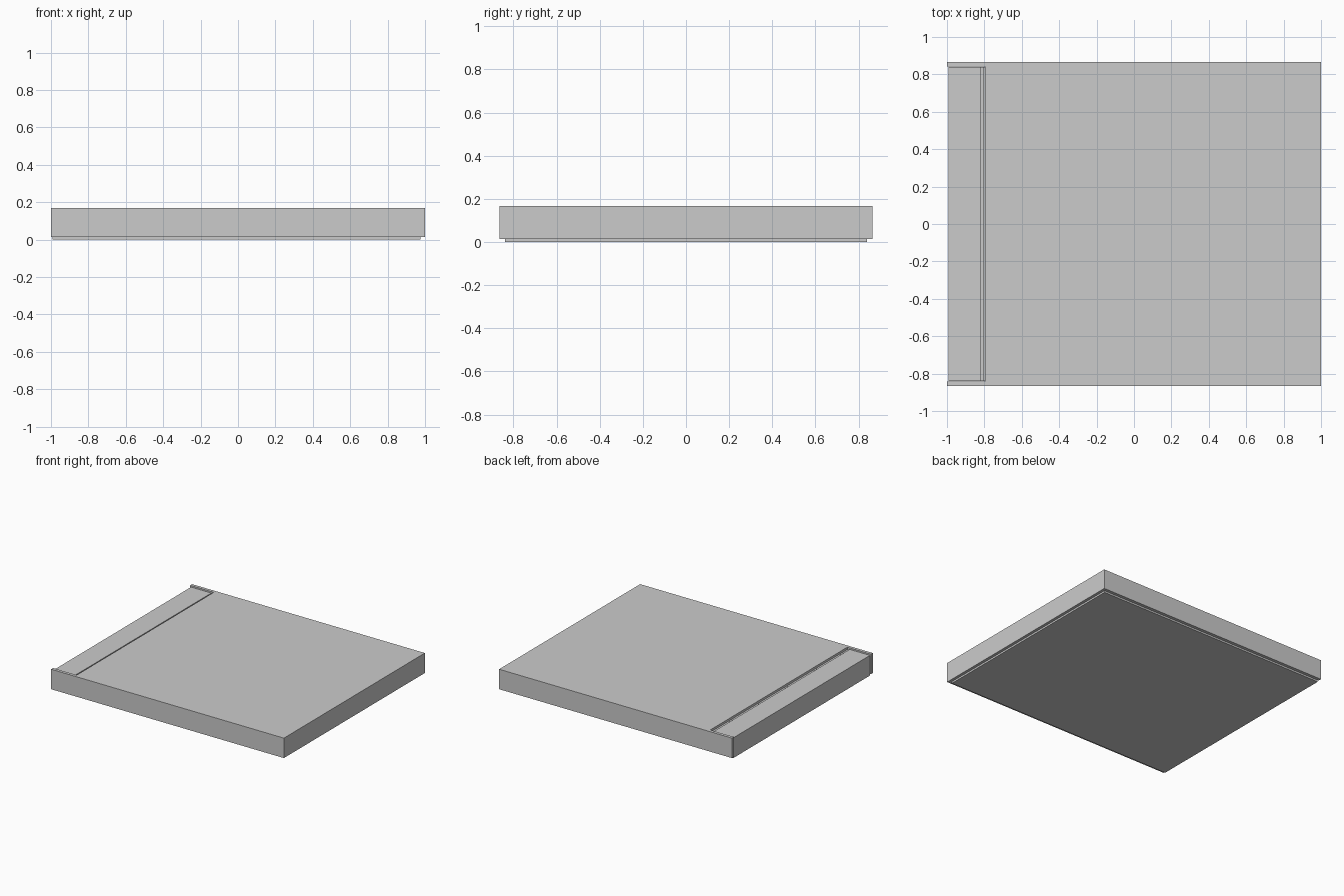
import bpy, bmesh
from mathutils import Vector

if "Cube" in bpy.data.objects:
    bpy.data.objects.remove(bpy.data.objects["Cube"])


def box(name, lo, hi):
    """Axis-aligned box from its two opposite corners."""
    bm = bmesh.new()
    bmesh.ops.create_cube(bm, size=1)
    lo, hi = Vector(lo), Vector(hi)
    for v in bm.verts:
        v.co = Vector(((v.co[i] + 0.5) * (hi[i] - lo[i]) + lo[i]) for i in range(3))
    return finish(name, bm)


def extrude_y(name, profile, half):
    """Extrude an x-z profile symmetrically along y."""
    bm = bmesh.new()
    face = bm.faces.new([bm.verts.new((x, -half, z)) for x, z in profile])
    new = bmesh.ops.extrude_face_region(bm, geom=[face])["geom"]
    bmesh.ops.translate(bm, vec=(0, 2 * half, 0),
                        verts=[g for g in new if isinstance(g, bmesh.types.BMVert)])
    bmesh.ops.recalc_face_normals(bm, faces=bm.faces)
    return finish(name, bm)


def finish(name, bm):
    mesh = bpy.data.meshes.new(name)
    bm.to_mesh(mesh)
    bm.free()
    obj = bpy.data.objects.new(name, mesh)
    bpy.context.collection.objects.link(obj)
    return obj


def cut(target, cutter):
    mod = target.modifiers.new(cutter.name, "BOOLEAN")
    mod.operation = "DIFFERENCE"
    mod.solver = "EXACT"
    mod.object = cutter
    cutter.hide_render = True
    cutter.hide_set(True)


# Outer cover: top and three walls, open at the left end and below
cover = box("outer_cover", (-1, -0.865, 0.013), (1, 0.865, 0.168))
cut(cover, box("cavity_cutter", (-1.2, -0.841, -0.2), (0.978, 0.841, 0.15)))
cut(cover, box("window_cutter", (-1.2, -0.841, 0.1), (-0.797, 0.841, 0.4)))

# Inner tray: exposed strip on the left, narrow groove, base just below the cover
profile = [(-0.992, 0), (0.977, 0), (0.977, 0.149), (-0.808, 0.149),
           (-0.808, 0.13), (-0.818, 0.13), (-0.818, 0.157), (-0.992, 0.157)]
extrude_y("inner_tray", profile, 0.84)
